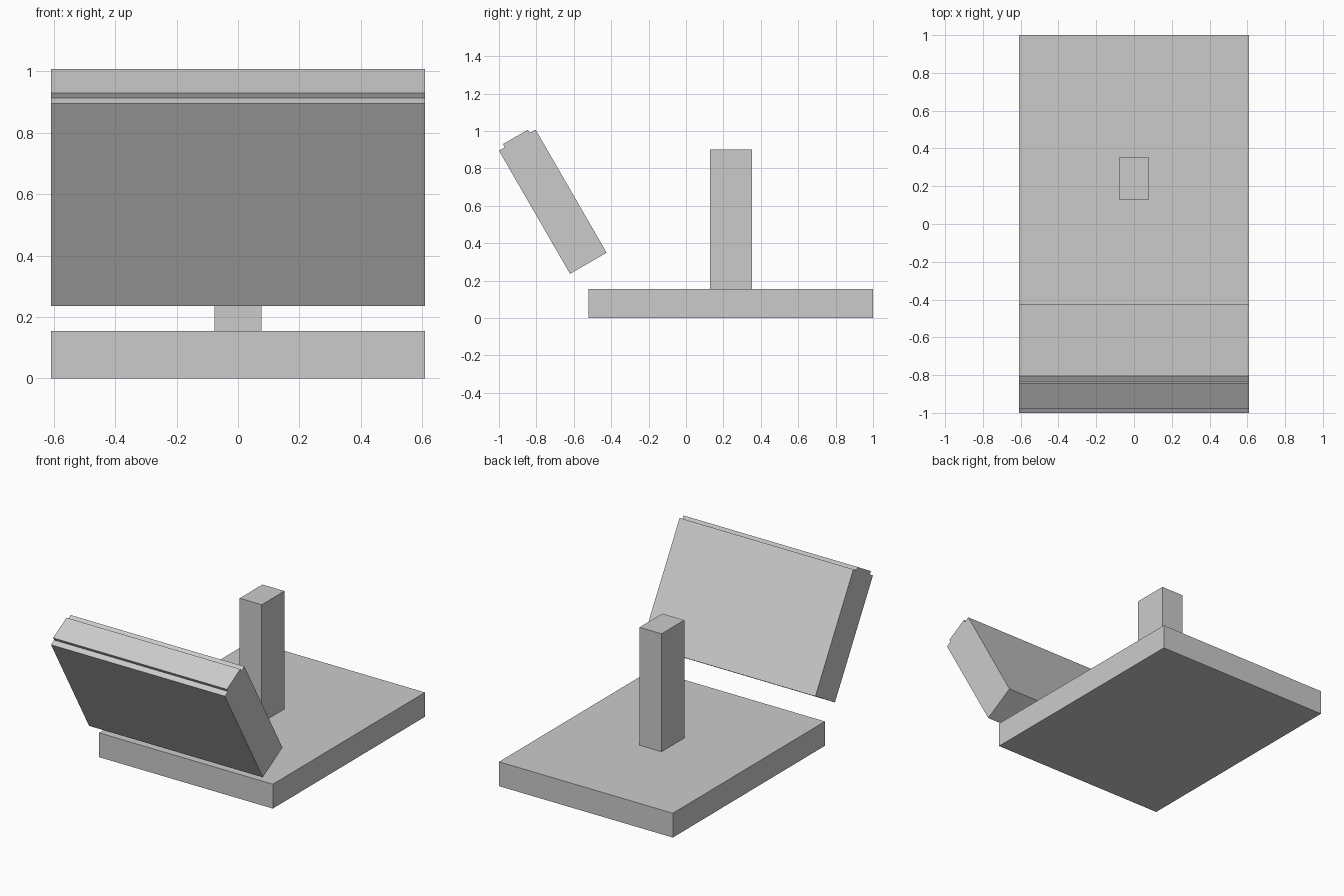
import bpy
import math

cube = bpy.data.objects.get("Cube")
if cube:
    bpy.data.objects.remove(cube, do_unlink=True)

# Single light grey finish
grey = bpy.data.materials.new("light_grey")
grey.use_nodes = True
colour = (0.6, 0.6, 0.6, 1)
grey.diffuse_color = colour
grey.node_tree.nodes["Principled BSDF"].inputs["Base Color"].default_value = colour


def extrude_profile(name, profile, half_width):
    """Extrude a closed (y, z) outline symmetrically along x."""
    n = len(profile)
    verts = [(x, y, z) for x in (-half_width, half_width) for y, z in profile]
    faces = [tuple(reversed(range(n))), tuple(range(n, 2 * n))]
    faces += [(i, (i + 1) % n, n + (i + 1) % n, n + i) for i in range(n)]
    mesh = bpy.data.meshes.new(name)
    mesh.from_pydata(verts, [], faces)
    mesh.materials.append(grey)
    obj = bpy.data.objects.new(name, mesh)
    bpy.context.collection.objects.link(obj)
    return obj


def rectangle(y0, y1, z0, z1):
    return [(y0, z0), (y1, z0), (y1, z1), (y0, z1)]


HALF_WIDTH = 0.608

# Flat base and upright post
extrude_profile("base", rectangle(-0.52, 1.0, 0, 0.154), HALF_WIDTH)
extrude_profile("post", rectangle(0.127, 0.354, 0.154, 0.9), 0.077)

# Tilted slab with a raised band along its top edge
depth, height, lip, band = 0.226, 0.76, 0.036, 0.02
slab = extrude_profile("tilted_slab", [
    (0, 0), (depth, 0), (depth, height),
    (depth - lip, height), (depth - lip, height + band),
    (lip, height + band), (lip, height), (0, height)], HALF_WIDTH)
slab.rotation_euler.x = math.radians(30)
slab.location = (0, -0.62, 0.236)
